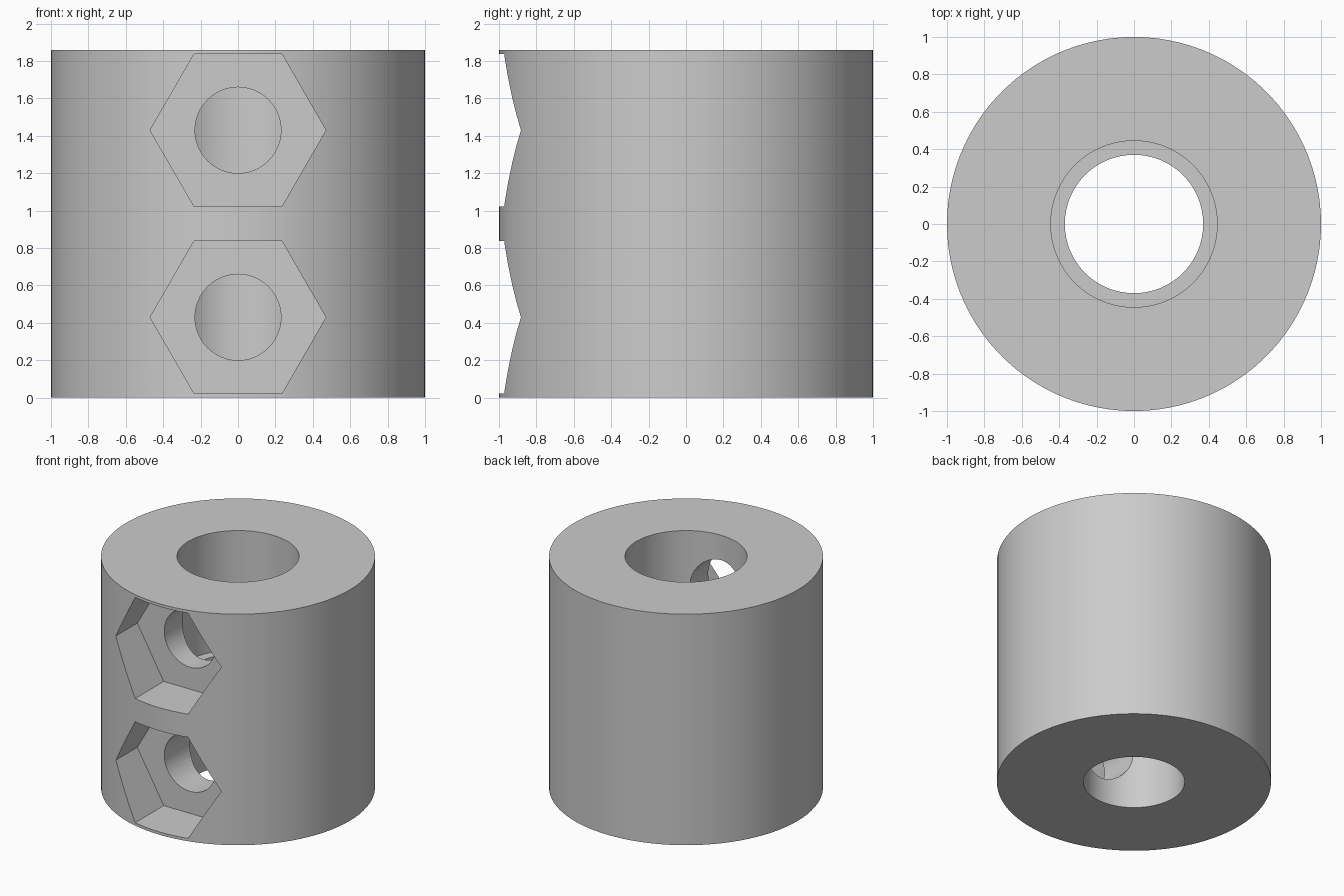
import bpy
import bmesh
import math
from mathutils import Matrix, Vector

cube = bpy.data.objects.get("Cube")
if cube:
    bpy.data.objects.remove(cube, do_unlink=True)

HEIGHT = 1.86
OUTER_R, BORE_R, COUNTERBORE_R = 1.0, 0.37, 0.445
STEP_Z = 0.9
HOLE_HEIGHTS = (0.43, 1.43)
POCKET_FLOOR_Y = -0.61

grey = bpy.data.materials.new("light_grey")
grey.use_nodes = True
colour = (0.6, 0.6, 0.6, 1)
grey.diffuse_color = colour
grey.node_tree.nodes["Principled BSDF"].inputs["Base Color"].default_value = colour


def make_object(name, bm):
    bmesh.ops.recalc_face_normals(bm, faces=bm.faces)
    mesh = bpy.data.meshes.new(name)
    bm.to_mesh(mesh)
    bm.free()
    mesh.materials.append(grey)
    obj = bpy.data.objects.new(name, mesh)
    bpy.context.collection.objects.link(obj)
    return obj


def revolve(name, profile, steps):
    """Turn a closed (radius, z) outline around the z axis."""
    bm = bmesh.new()
    verts = [bm.verts.new((r, 0, z)) for r, z in profile]
    edges = [bm.edges.new((v, verts[(i + 1) % len(verts)])) for i, v in enumerate(verts)]
    bmesh.ops.spin(bm, geom=verts + edges, cent=Vector(), axis=(0, 0, 1),
                   angle=math.tau, steps=steps, use_merge=True)
    bmesh.ops.remove_doubles(bm, verts=bm.verts, dist=1e-5)
    return make_object(name, bm)


def prism_along_y(name, sides, radius, z, y_start, y_end):
    """Regular prism lying along y, with a corner on the x axis."""
    bm = bmesh.new()
    bmesh.ops.create_cone(bm, cap_ends=True, segments=sides, radius1=radius,
                          radius2=radius, depth=y_end - y_start)
    bmesh.ops.rotate(bm, verts=bm.verts, matrix=Matrix.Rotation(math.pi / 2, 3, "Z"))
    if sides != 6:
        bmesh.ops.rotate(bm, verts=bm.verts,
                         matrix=Matrix.Rotation(math.pi / sides, 3, "Z"))
    # put the first corner exactly on the x axis
    first = max(bm.verts, key=lambda v: v.co.x)
    turn = -math.atan2(first.co.y, first.co.x)
    bmesh.ops.rotate(bm, verts=bm.verts, matrix=Matrix.Rotation(turn, 3, "Z"))
    bmesh.ops.rotate(bm, verts=bm.verts, matrix=Matrix.Rotation(math.pi / 2, 3, "X"))
    bmesh.ops.translate(bm, verts=bm.verts, vec=(0, (y_start + y_end) / 2, z))
    obj = make_object(name, bm)
    obj.hide_render = True
    return obj


# Sleeve with a stepped bore, wider in its upper half
sleeve = revolve("sleeve_body", [
    (OUTER_R, 0), (OUTER_R, HEIGHT), (COUNTERBORE_R, HEIGHT),
    (COUNTERBORE_R, STEP_Z), (BORE_R, STEP_Z), (BORE_R, 0)], 100)

# Hexagonal nut pockets and round screw holes through the front wall
cutters = []
for z in HOLE_HEIGHTS:
    cutters.append(prism_along_y("nut_pocket_cutter", 6, 0.47, z, -1.3, POCKET_FLOOR_Y))
    cutters.append(prism_along_y("screw_hole_cutter", 48, 0.23, z, -1.2, -0.05))

bpy.ops.object.select_all(action="DESELECT")
bpy.context.view_layer.objects.active = sleeve
sleeve.select_set(True)
for cutter in cutters:
    cut = sleeve.modifiers.new("cut", "BOOLEAN")
    cut.operation = "DIFFERENCE"
    cut.solver = "EXACT"
    cut.object = cutter
    bpy.ops.object.modifier_apply(modifier=cut.name)
    bpy.data.objects.remove(cutter, do_unlink=True)

bpy.ops.object.shade_smooth_by_angle(angle=math.radians(25))
